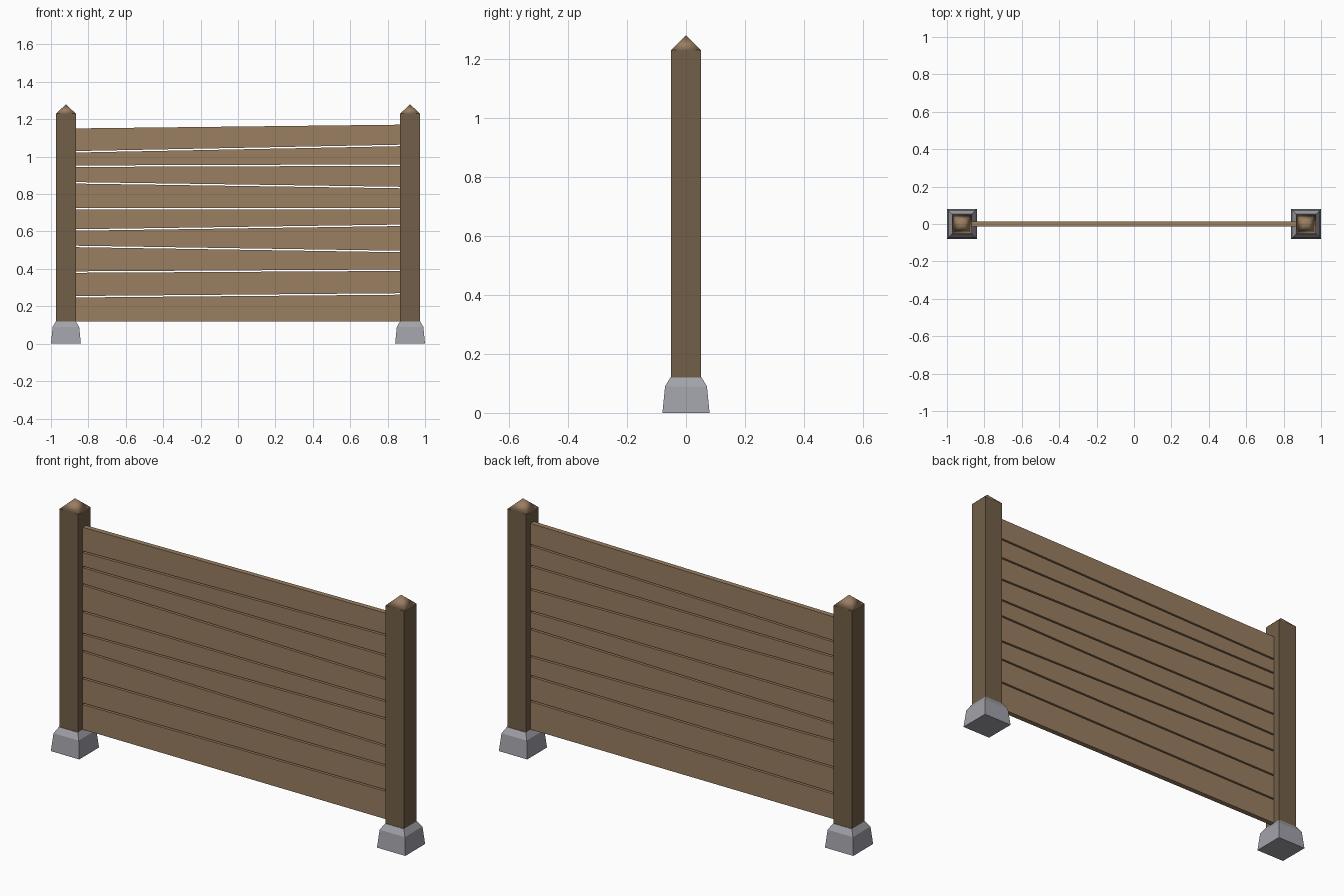
import bpy, bmesh

if "Cube" in bpy.data.objects:
    bpy.data.objects.remove(bpy.data.objects["Cube"])


def material(name, rgb):
    m = bpy.data.materials.new(name)
    m.diffuse_color = (*rgb, 1)
    m.use_nodes = True
    m.node_tree.nodes["Principled BSDF"].inputs["Base Color"].default_value = m.diffuse_color
    return m


plank_wood = material("plank_wood", (0.32, 0.21, 0.12))
post_wood = material("post_wood", (0.17, 0.115, 0.065))
stone = material("stone", (0.36, 0.36, 0.40))


def finish(bm, name, mat, x=0, smooth=False):
    bmesh.ops.recalc_face_normals(bm, faces=bm.faces)
    for f in bm.faces:
        f.smooth = smooth
    me = bpy.data.meshes.new(name)
    bm.to_mesh(me)
    bm.free()
    ob = bpy.data.objects.new(name, me)
    ob.location.x = x
    me.materials.append(mat)
    bpy.context.collection.objects.link(ob)
    return ob


def stack(name, rings, mat, x, apex=None, smooth=False):
    """Rectangular rings (half width, half depth, z), closed or ending in a point."""
    bm = bmesh.new()
    loops = [[bm.verts.new((sx * w, sy * d, z))
              for sx, sy in ((-1, -1), (1, -1), (1, 1), (-1, 1))]
             for w, d, z in rings]
    for a, b in zip(loops, loops[1:]):
        for i in range(4):
            j = (i + 1) % 4
            bm.faces.new((a[i], a[j], b[j], b[i]))
    if apex is None:
        bm.faces.new(loops[-1])
    else:
        tip = bm.verts.new((0, 0, apex))
        for i in range(4):
            bm.faces.new((loops[-1][i], loops[-1][(i + 1) % 4], tip))
    bm.faces.new(loops[0][::-1])
    return finish(bm, name, mat, x, smooth)


# Posts with stone feet and pointed caps
for side, x in (("left", -0.92), ("right", 0.92)):
    stack(f"{side}_foot", [(0.08, 0.08, 0), (0.071, 0.071, 0.09), (0.053, 0.053, 0.12)], stone, x)
    stack(f"{side}_post", [(0.053, 0.05, 0.12), (0.053, 0.05, 1.23)], post_wood, x)
    stack(f"{side}_cap", [(0.053, 0.05, 1.23)], plank_wood, x, apex=1.28, smooth=True)

# Uneven planks: seam heights at the left and right posts
seams = [(0.12, 0.12), (0.251, 0.266), (0.383, 0.393), (0.52, 0.493), (0.608, 0.633),
         (0.722, 0.722), (0.86, 0.835), (0.949, 0.955), (1.026, 1.06), (1.151, 1.171)]
GAP, HALF_X, HALF_Y = 0.004, 0.868, 0.013

for n, (lo, hi) in enumerate(zip(seams, seams[1:])):
    g0 = GAP if n > 0 else 0
    g1 = GAP if n < len(seams) - 2 else 0
    bm = bmesh.new()
    front, back = ([bm.verts.new(p) for p in (
        (-HALF_X, y, lo[0] + g0), (HALF_X, y, lo[1] + g0),
        (HALF_X, y, hi[1] - g1), (-HALF_X, y, hi[0] - g1))] for y in (-HALF_Y, HALF_Y))
    bm.faces.new(front)
    bm.faces.new(back[::-1])
    for i in range(4):
        j = (i + 1) % 4
        bm.faces.new((front[i], back[i], back[j], front[j]))
    finish(bm, f"plank_{n + 1}", plank_wood)
